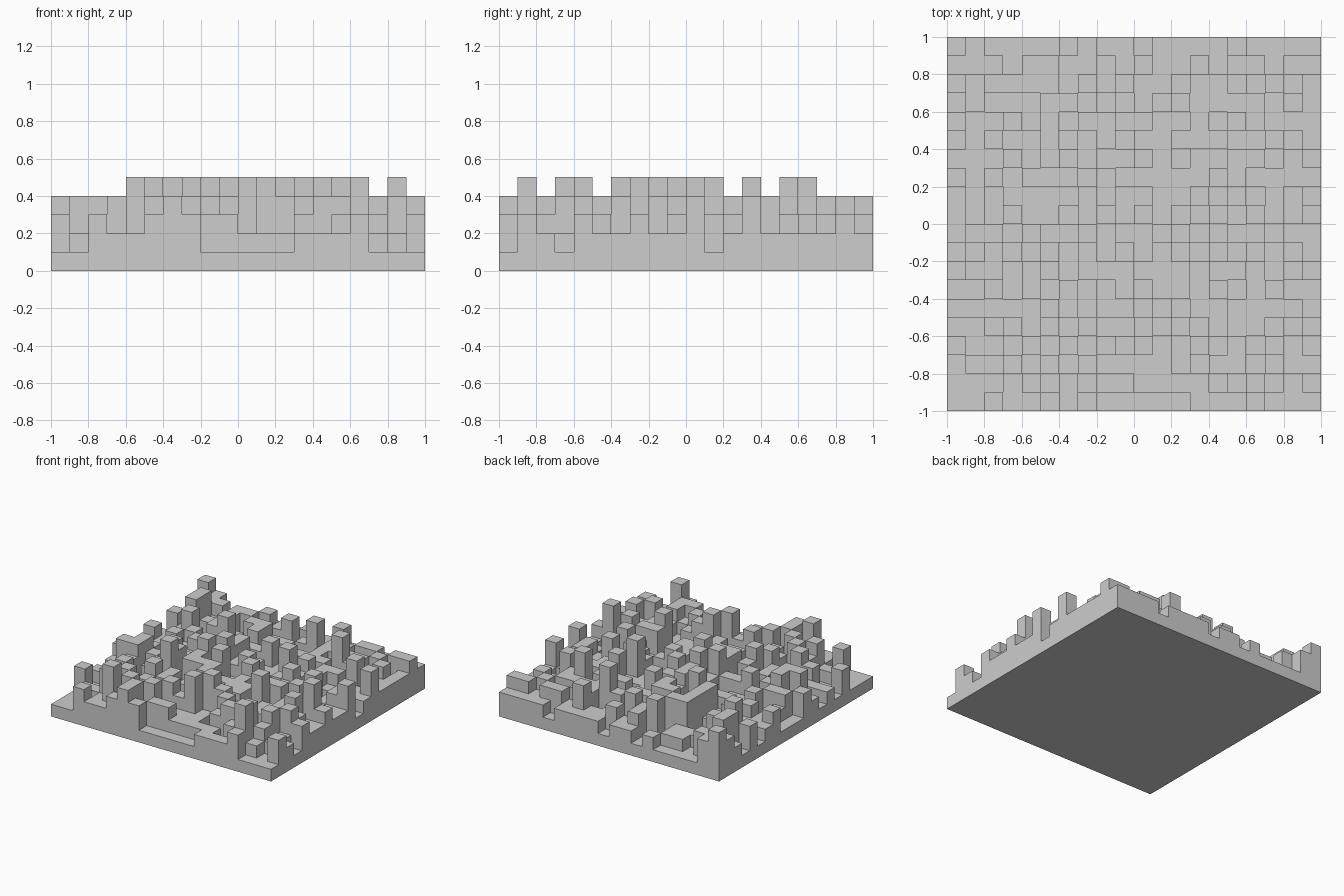
import bpy
import bmesh
import random

cube = bpy.data.objects.get("Cube")
if cube:
    bpy.data.objects.remove(cube, do_unlink=True)

random.seed(11)
COUNT = 20
STEP = 2 / COUNT


def levels(text):
    """Turn letters into block heights, a = one step."""
    return [ord(c) - ord("a") + 1 for c in text]


# Rim profiles: front and back run along x, left and right along y
front = levels("aacbbcdcaaaaabbbcaaa")
back = levels("dcaaaababbabbbbabbbb")
low_x_side = levels("aaacababcaaacbacabcd")
high_x_side = levels("acbacbbcbbdabdbbbbcb")

# Tallest block allowed in each column and each row
column_cap = levels("ddddeeeeeeeeeeeeeded")
row_cap = levels("dedeedeeeeeededeeddd")

# Interior blocks, a little taller toward the middle
height = {}
for i in range(COUNT):
    for j in range(COUNT):
        edge = min(i, j, COUNT - 1 - i, COUNT - 1 - j)
        weights = (24, 44, 25, 7) if edge < 3 else (12, 38, 36, 14)
        height[i, j] = random.choices(range(1, 5), weights)[0]

# One peak for every column and row that reaches its cap
inner = range(1, COUNT - 1)
rows = [j for j in inner if row_cap[j] == 5]
columns = [i for i in inner if column_cap[i] == 5]
random.shuffle(rows)
for n, i in enumerate(columns):
    height[i, rows[n % len(rows)]] = 5
for k in inner:
    if column_cap[k] == 4:
        height[k, random.choice(inner)] = 4
    if row_cap[k] == 4:
        height[random.choice(inner), k] = 4

# Step behind the low stretch of the front rim
height[8, 1] = height[9, 1] = 3
height[12, 1] = 2

# Rim blocks
for k in range(COUNT):
    height[0, k] = low_x_side[k]
    height[COUNT - 1, k] = high_x_side[k]
    height[k, 0] = front[k]
    height[k, COUNT - 1] = back[k]

# Block terrain as one closed surface
bm = bmesh.new()


def quad(*corners):
    bm.faces.new([bm.verts.new((x * STEP - 1, y * STEP - 1, z * STEP))
                  for x, y, z in corners])


def wall(a, b, low, high):
    for z in range(low, high):
        quad((*a, z), (*b, z), (*b, z + 1), (*a, z + 1))


for (i, j), h in height.items():
    ring = [(i, j), (i + 1, j), (i + 1, j + 1), (i, j + 1)]
    quad(*[(*p, h) for p in ring])
    quad(*[(*p, 0) for p in reversed(ring)])
    neighbours = [(i, j - 1), (i + 1, j), (i, j + 1), (i - 1, j)]
    for n, cell in enumerate(neighbours):
        wall(ring[n], ring[(n + 1) % 4], height.get(cell, 0), h)

# Join the squares and merge the flat regions
bmesh.ops.remove_doubles(bm, verts=bm.verts, dist=STEP / 100)
bmesh.ops.dissolve_limit(bm, angle_limit=0.02, verts=bm.verts, edges=bm.edges)
mesh = bpy.data.meshes.new("block_terrain")
bm.to_mesh(mesh)
bm.free()
terrain = bpy.data.objects.new("block_terrain", mesh)
bpy.context.collection.objects.link(terrain)

# Plain grey surface
color = (0.61, 0.61, 0.61, 1)
grey = bpy.data.materials.new("mid_grey")
grey.use_nodes = True
grey.diffuse_color = color
grey.node_tree.nodes["Principled BSDF"].inputs["Base Color"].default_value = color
mesh.materials.append(grey)
